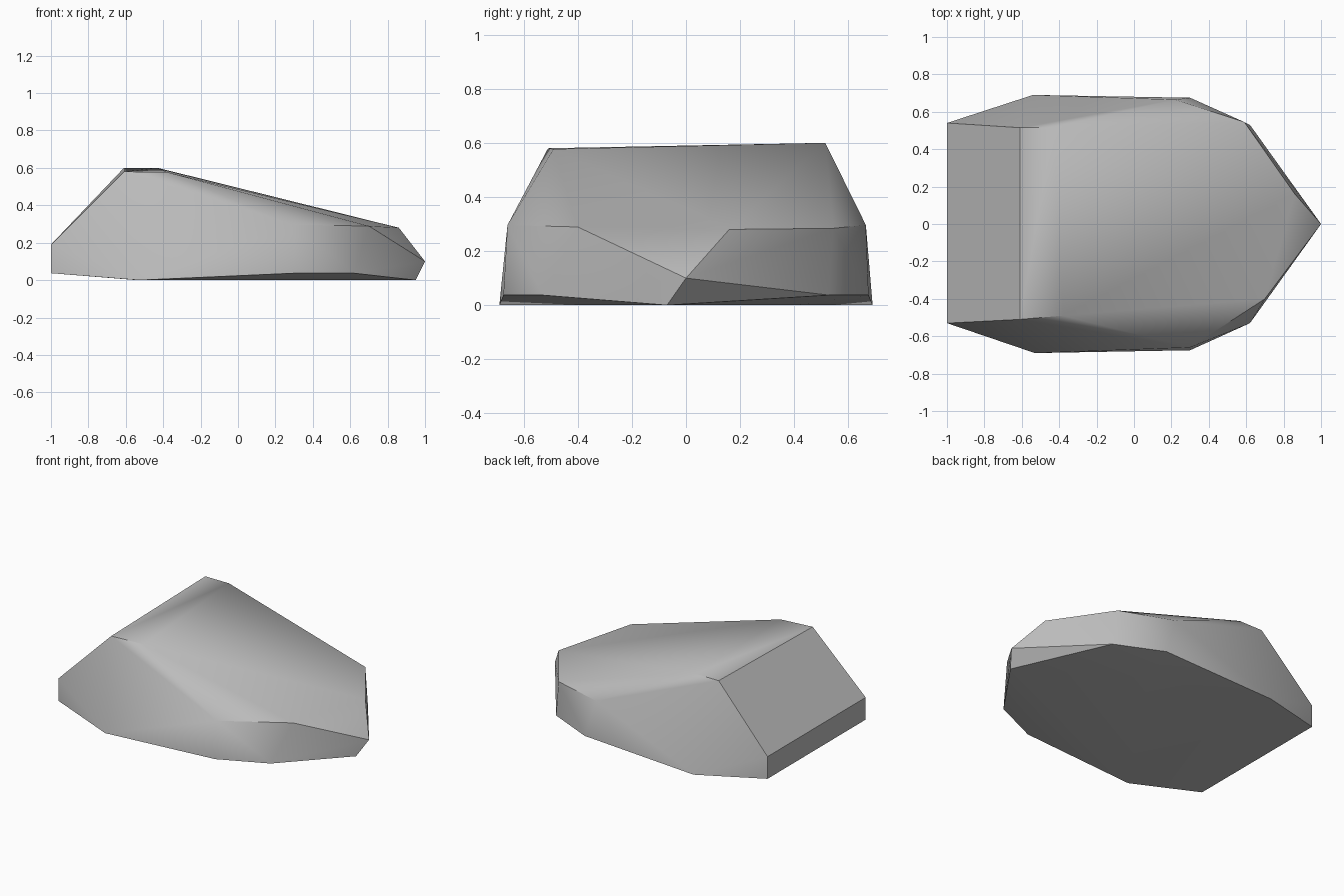
import bpy
import bmesh
from math import radians

# Remove only the default cube
default_cube = bpy.data.objects.get("Cube")
if default_cube:
    bpy.data.objects.remove(default_cube, do_unlink=True)


def make_material(name, colour):
    material = bpy.data.materials.new(name)
    material.use_nodes = True
    material.diffuse_color = colour
    shader = material.node_tree.nodes["Principled BSDF"]
    shader.inputs["Base Color"].default_value = colour
    return material


def hull_object(name, corners, material, sharp_angle):
    """Wrap the corners in a faceted convex stone and soften shallow edges."""
    bm = bmesh.new()
    for corner in corners:
        bm.verts.new(corner)
    result = bmesh.ops.convex_hull(bm, input=bm.verts[:])
    unused = {g for g in result["geom_interior"] + result["geom_unused"]
              if isinstance(g, bmesh.types.BMVert)}
    bmesh.ops.delete(bm, geom=list(unused), context="VERTS")
    bmesh.ops.recalc_face_normals(bm, faces=bm.faces[:])
    mesh = bpy.data.meshes.new(name)
    bm.to_mesh(mesh)
    bm.free()
    mesh.materials.append(material)
    stone = bpy.data.objects.new(name, mesh)
    bpy.context.collection.objects.link(stone)
    bpy.ops.object.select_all(action="DESELECT")
    stone.select_set(True)
    bpy.context.view_layer.objects.active = stone
    bpy.ops.object.shade_smooth_by_angle(angle=sharp_angle)
    return stone


# Flat ground contact
base = [(-.53, -.69, 0), (.95, -.07, 0), (.22, .4, 0), (-.54, .69, 0)]

# Lower rim, lifted slightly off the ground
rim = [(x, y, .037) for x, y in
       [(-1, -.53), (.3, -.675), (.62, -.53), (.62, .53), (.3, .675), (-1, .54)]]

# Pointed nose and blunt tail
nose = [(1, 0, .1)]
tail = [(-1, -.53, .19), (-1, .54, .19)]

# Shoulder where the sides meet the sloping top
shoulder = [(.3, -.66, .296), (.7, -.4, .289), (.86, .16, .28),
            (.59, .545, .284), (.22, .665, .296)]

# Crest at the highest point
crest = [(-.61, -.51, .58), (-.38, -.49, .577),
         (-.61, .515, .6), (-.43, .515, .6)]

stone_grey = make_material("stone grey", (.5, .5, .5, 1))
hull_object("boulder", base + rim + nose + tail + shoulder + crest,
            stone_grey, radians(30))
